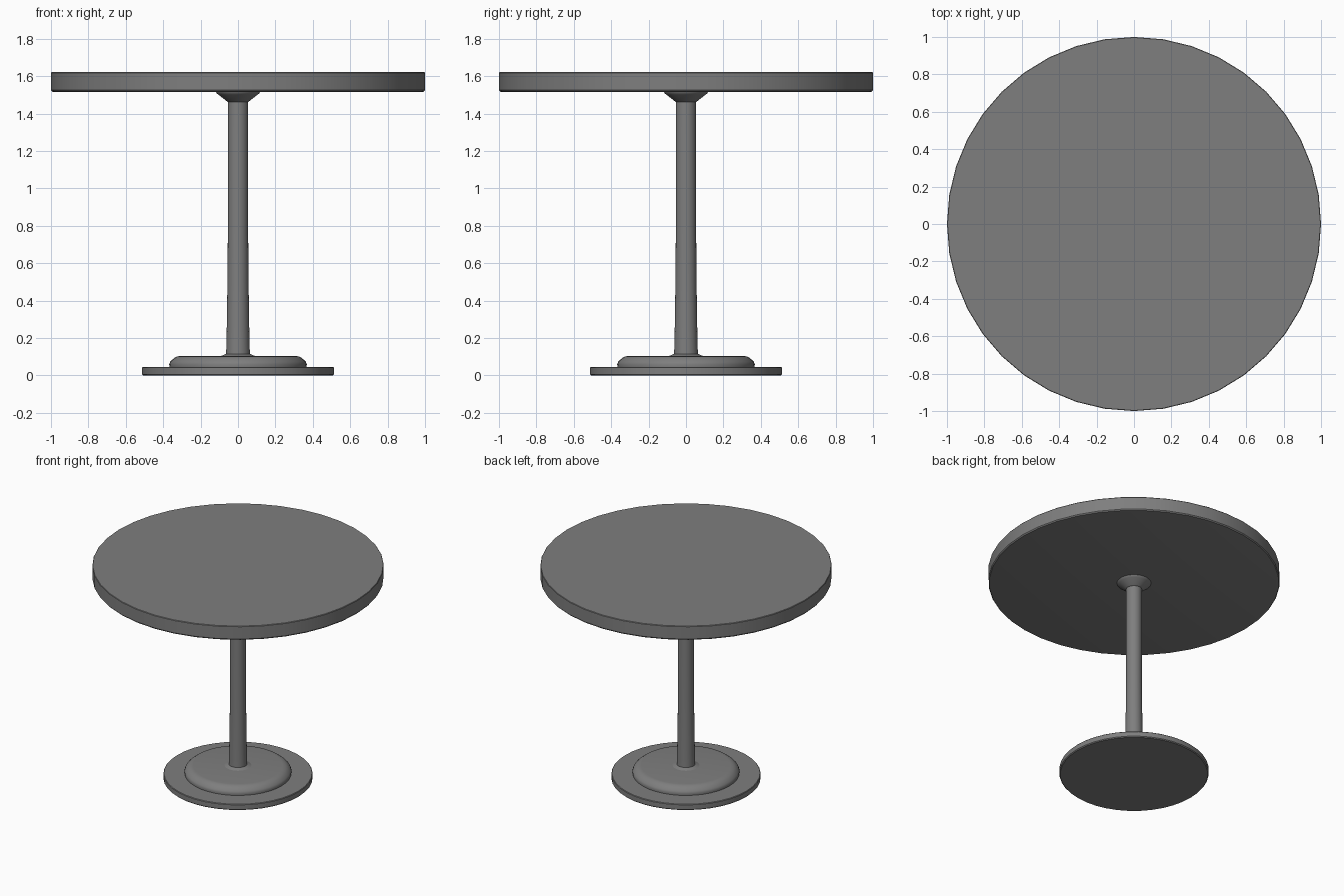
import bpy, bmesh, math

if "Cube" in bpy.data.objects:
    bpy.data.objects.remove(bpy.data.objects["Cube"])

SIDES = 40

# Dark grey finish shared by every part
dark_grey = bpy.data.materials.new("dark_grey")
dark_grey.diffuse_color = (0.21, 0.21, 0.21, 1.0)
dark_grey.use_nodes = True
dark_grey.node_tree.nodes["Principled BSDF"].inputs["Base Color"].default_value = dark_grey.diffuse_color

def lathe(name, profile, angle=35):
    """Spin a (radius, z) profile round the z axis; end rings are capped."""
    bm = bmesh.new()
    rings = []
    for r, z in profile:
        rings.append([bm.verts.new((r * math.cos(2 * math.pi * i / SIDES),
                                    r * math.sin(2 * math.pi * i / SIDES), z))
                      for i in range(SIDES)])
    for a, b in zip(rings, rings[1:]):
        for i in range(SIDES):
            j = (i + 1) % SIDES
            bm.faces.new((a[i], a[j], b[j], b[i]))
    bm.faces.new(rings[0][::-1])
    bm.faces.new(rings[-1])
    bmesh.ops.recalc_face_normals(bm, faces=bm.faces)
    mesh = bpy.data.meshes.new(name)
    bm.to_mesh(mesh)
    bm.free()
    mesh.materials.append(dark_grey)
    obj = bpy.data.objects.new(name, mesh)
    bpy.context.collection.objects.link(obj)
    bpy.ops.object.select_all(action='DESELECT')
    obj.select_set(True)
    bpy.context.view_layer.objects.active = obj
    bpy.ops.object.shade_smooth_by_angle(angle=math.radians(angle))
    return obj

# Round top with a softened lower edge
lathe("table_top", [(0.98, 1.514), (0.994, 1.517), (1.0, 1.525),
                    (1.0, 1.618), (0.997, 1.622)])

# Flared bracket under the top
lathe("top_bracket", [(0.053, 1.462), (0.06, 1.466), (0.105, 1.501),
                      (0.115, 1.509), (0.118, 1.516)])

# Central column, tapering gently and widest at its foot
lathe("column", [(0.064, 0.10), (0.061, 0.20), (0.057, 0.46),
                 (0.054, 0.80), (0.054, 1.516)])

# Low collar where the column meets the base
lathe("base_collar", [(0.105, 0.10), (0.085, 0.106), (0.072, 0.112),
                      (0.062, 0.116)])

# Rounded upper base disc
lathe("base_dome", [(0.366, 0.043), (0.368, 0.06), (0.362, 0.074),
                    (0.345, 0.090), (0.328, 0.101), (0.305, 0.104)])

# Flat floor plate
lathe("floor_plate", [(0.506, 0.0), (0.512, 0.006), (0.512, 0.041),
                      (0.508, 0.045)])
